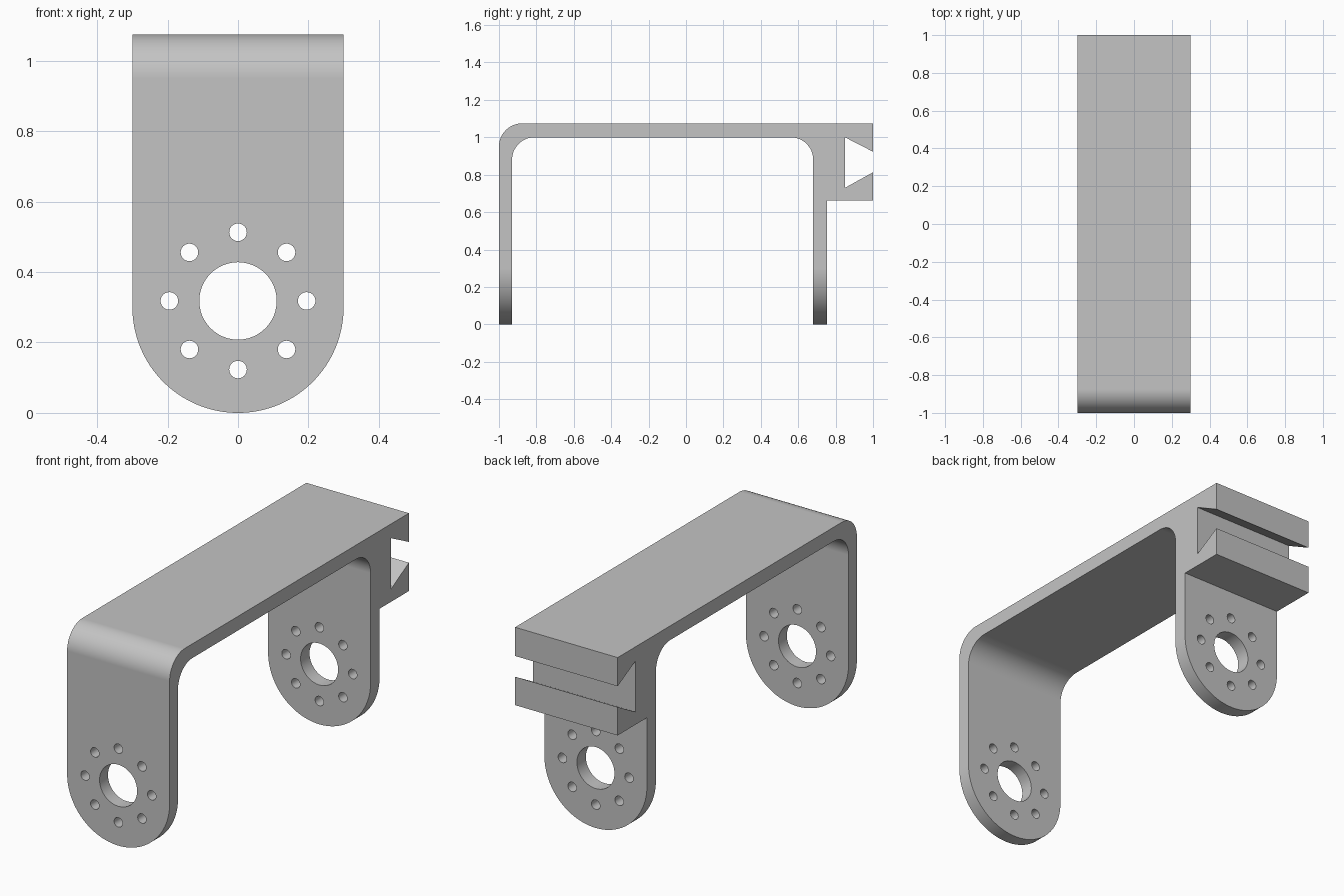
import bpy
import bmesh
from math import sin, cos, pi, radians
from mathutils import Vector

cube = bpy.data.objects.get("Cube")
if cube:
    bpy.data.objects.remove(cube, do_unlink=True)

HALF_WIDTH = 0.30
HUB_Z = 0.318

# Plain grey metal
grey = bpy.data.materials.new("grey metal")
grey.use_nodes = True
colour = (0.55, 0.55, 0.55, 1)
grey.diffuse_color = colour
grey.node_tree.nodes["Principled BSDF"].inputs["Base Color"].default_value = colour


def arc(cx, cz, r, start, end, steps):
    """Points along an arc, angles in degrees."""
    angles = [radians(start + (end - start) * i / steps) for i in range(steps + 1)]
    return [(cx + r * cos(a), cz + r * sin(a)) for a in angles]


def extrude_outlines(name, outlines, to_start, offset):
    """Solid made by extruding closed outlines along one axis."""
    bm = bmesh.new()
    for outline in outlines:
        face = bm.faces.new([bm.verts.new(to_start(p)) for p in outline])
        new = bmesh.ops.extrude_face_region(bm, geom=[face])["geom"]
        verts = [g for g in new if isinstance(g, bmesh.types.BMVert)]
        bmesh.ops.translate(bm, verts=verts, vec=Vector(offset))
    bmesh.ops.recalc_face_normals(bm, faces=bm.faces)
    mesh = bpy.data.meshes.new(name)
    bm.to_mesh(mesh)
    bm.free()
    obj = bpy.data.objects.new(name, mesh)
    bpy.context.collection.objects.link(obj)
    return obj


def apply_boolean(obj, cutter, operation):
    cutter.hide_render = True
    mod = obj.modifiers.new("cut", 'BOOLEAN')
    mod.object = cutter
    mod.operation = operation
    mod.solver = 'EXACT'
    bpy.context.view_layer.objects.active = obj
    bpy.ops.object.modifier_apply(modifier=mod.name)
    bpy.data.objects.remove(cutter, do_unlink=True)


# Side profile: bent strap with a dovetail slot block at the back
profile = [(-1, -0.1)]
profile += arc(-0.875, 0.95, 0.125, 180, 90, 12)
profile += [(1, 1.075), (1, 0.923), (0.85, 1.0), (0.85, 0.73), (1, 0.813),
            (1, 0.663), (0.755, 0.663), (0.755, -0.1), (0.68, -0.1)]
profile += arc(0.56, 0.88, 0.12, 0, 90, 12)
profile += arc(-0.81, 0.88, 0.12, 90, 180, 12)
profile += [(-0.93, -0.1)]
bracket = extrude_outlines("bracket", [profile], lambda p: (-0.4, p[0], p[1]), (0.8, 0, 0))
bracket.data.materials.append(grey)


def along_y(p):
    return (p[0], -1.2, p[1])


# Front outline: straight sides and round leg ends
outline = arc(0, HALF_WIDTH, HALF_WIDTH, 180, 360, 64)
outline += [(HALF_WIDTH, 1.3), (-HALF_WIDTH, 1.3)]
apply_boolean(bracket, extrude_outlines("outline_cutter", [outline], along_y, (0, 2.4, 0)),
              'INTERSECT')

# Shaft hole with a ring of eight screw holes through both legs
holes = [arc(0, HUB_Z, 0.11, 0, 360, 48)[:-1]]
for i in range(8):
    a = i * pi / 4
    holes.append(arc(0.195 * cos(a), HUB_Z + 0.195 * sin(a), 0.025, 0, 360, 24)[:-1])
apply_boolean(bracket, extrude_outlines("hole_cutter", holes, along_y, (0, 2.4, 0)),
              'DIFFERENCE')

# Smooth bends and holes, crisp edges elsewhere
bpy.ops.object.select_all(action='DESELECT')
bracket.select_set(True)
bpy.context.view_layer.objects.active = bracket
bpy.ops.object.shade_smooth_by_angle(angle=radians(30))
weighted = bracket.modifiers.new("weighted normals", 'WEIGHTED_NORMAL')
weighted.keep_sharp = True
